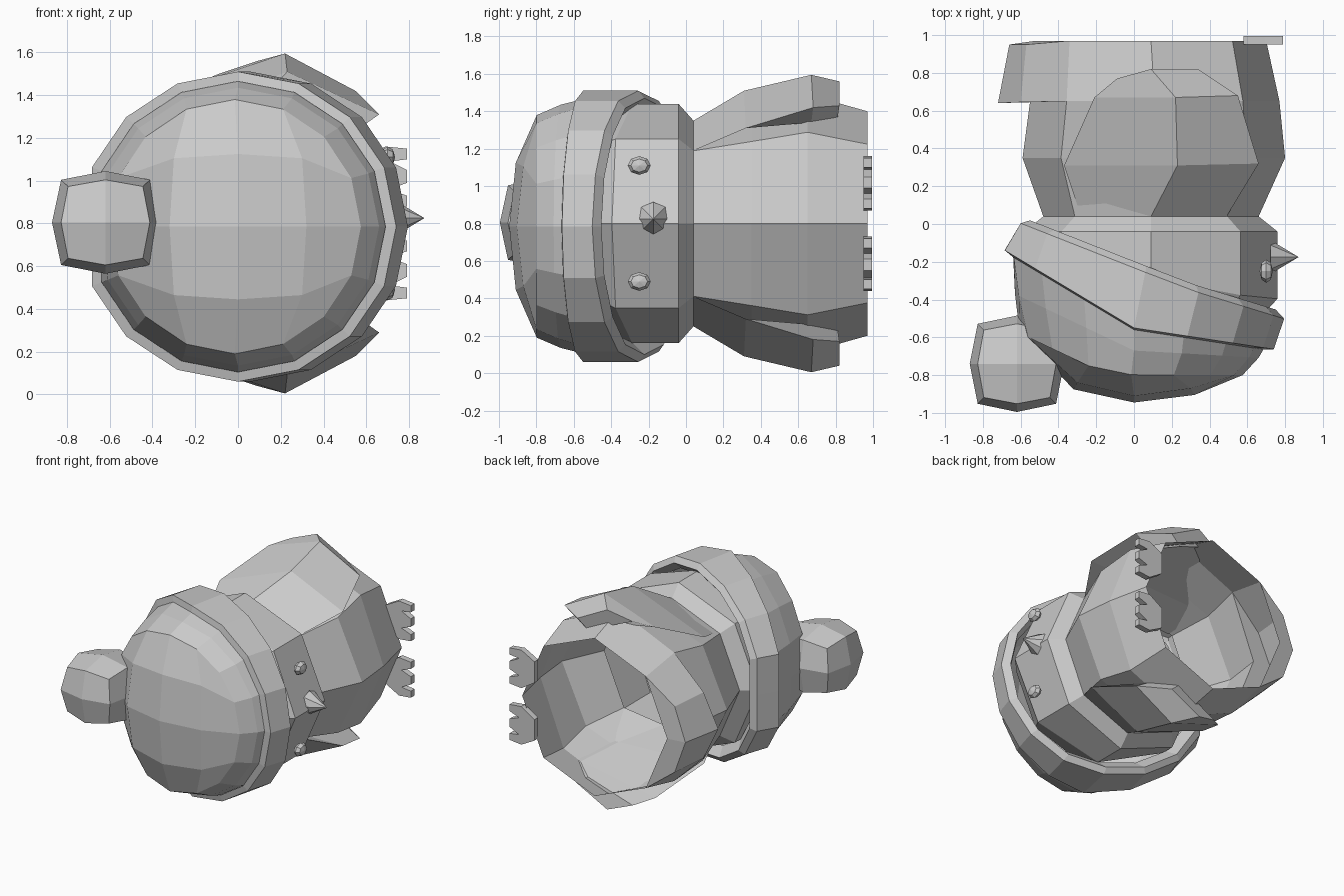
import bpy, bmesh
from math import cos, sin, pi
from mathutils import Matrix, Vector

if "Cube" in bpy.data.objects:
    bpy.data.objects.remove(bpy.data.objects["Cube"])

CZ = 0.8  # height of the symmetry plane


def make(name, bm):
    bmesh.ops.recalc_face_normals(bm, faces=bm.faces)
    me = bpy.data.meshes.new(name)
    bm.to_mesh(me)
    bm.free()
    ob = bpy.data.objects.new(name, me)
    bpy.context.collection.objects.link(ob)
    return ob


def loft(name, rings, closed=True, start=False, end=False, skip=()):
    """Skin consecutive rings; skip lists (row, column) faces to leave out."""
    bm = bmesh.new()
    vs = [[bm.verts.new(p) for p in r] for r in rings]
    n = len(rings[0])
    for k, (a, b) in enumerate(zip(vs, vs[1:])):
        for i in range(n if closed else n - 1):
            j = (i + 1) % n
            if (k, i) not in skip:
                bm.faces.new((a[i], a[j], b[j], b[i]))
    if start:
        bm.faces.new(vs[0])
    if end:
        bm.faces.new(vs[-1])
    return make(name, bm)


def ring(n, cx, rx, rz, y, cz=CZ, xmin=-9):
    """Ring around the y axis; y may be a function of x."""
    out = []
    for i in range(n):
        t = 2 * pi * i / n
        x = max(xmin, cx + rx * cos(t))
        out.append((x, y(x) if callable(y) else y, cz + rz * sin(t)))
    return out


def bent(*pts):
    """Piecewise linear y(x), extended past both ends."""
    def f(x):
        k = 0
        while k < len(pts) - 2 and x > pts[k + 1][0]:
            k += 1
        (x0, y0), (x1, y1) = pts[k], pts[k + 1]
        return y0 + (y1 - y0) * (x - x0) / (x1 - x0)
    return f


def mirrored(p):
    return (p[0], p[1], 2 * CZ - p[2])


# Body: hollow octagonal shell, open at the bottom end and into the tail
body = [ring(8, 0.09, 0.57, 0.55, 0.04), ring(8, 0.105, 0.695, 0.62, 0.35),
        ring(8, 0.11, 0.66, 0.69, 0.65), ring(8, 0.09, 0.61, 0.60, 0.97)]
loft("body", body, skip=((2, 3), (2, 4)))

# Tail: back wall of the body pulled outwards
base = body[2][3:6] + body[3][5:2:-1]
tip = [(-0.60, 0.645, 1.05), (-0.72, 0.64, CZ), (-0.60, 0.645, 0.55),
       (-0.57, 0.95, 0.55), (-0.66, 0.95, CZ), (-0.57, 0.95, 1.05)]
tail = bmesh.new()
b = [tail.verts.new(p) for p in base]
t = [tail.verts.new(p) for p in tip]
for i in range(6):
    j = (i + 1) % 6
    tail.faces.new((b[i], b[j], t[j], t[i]))
tail.faces.new((t[0], t[1], t[4], t[5]))
tail.faces.new((t[1], t[2], t[3], t[4]))
make("tail", tail)

# Head: octagonal drum running up under the hat
loft("head", [ring(8, 0.09, 0.57, 0.55, 0.04), ring(8, 0.09, 0.67, 0.64, -0.04),
              ring(8, 0.09, 0.67, 0.64, bent((-0.6, -0.08), (0.3, -0.35), (0.8, -0.40))),
              ring(8, 0.06, 0.56, 0.54, bent((-0.6, -0.25), (0.1, -0.52), (0.8, -0.55)))],
     end=True)

# Hat band: tilted, bent rim, turned in to meet the head
low = bent((-0.65, -0.16), (0.0, -0.55), (0.72, -0.66))
up = bent((-0.59, 0.0), (0.30, -0.35), (0.79, -0.50))
HZ = 0.785
loft("hat_band", [ring(16, 0.07, 0.64, 0.62, lambda x: up(x) - 0.03, HZ, -0.50),
                  ring(16, 0.065, 0.685, 0.685, lambda x: up(x) + 0.035, HZ, -0.55),
                  ring(16, 0.06, 0.735, 0.725, up, HZ, -0.60),
                  ring(16, 0.0, 0.74, 0.725, low, HZ, -0.685),
                  ring(16, 0.0, 0.69, 0.68, lambda x: low(x) - 0.01, HZ, -0.64)])

# Hat dome sides
crown = bent((-0.56, -0.60), (-0.2, -0.77), (0.0, -0.80), (0.57, -0.80))
top_ring = ring(16, -0.015, 0.59, 0.595, crown, HZ)
loft("hat_dome", [ring(16, 0.0, 0.69, 0.68, low, HZ, -0.64),
                  ring(16, 0.0, 0.66, 0.65, bent((-0.61, -0.38), (0.0, -0.67), (0.7, -0.71)), HZ, -0.63),
                  top_ring])

# Hat crown: 5 x 5 grid whose border is the top ring of the dome
bm = bmesh.new()
grid = {}
i, j = 2, 0
for p in top_ring:
    grid[i, j] = bm.verts.new(p)
    if i == 2 and j < 2:
        j += 1
    elif j == 2 and i > -2:
        i -= 1
    elif i == -2 and j > -2:
        j -= 1
    else:
        i += 1
        if i > 2:
            i, j = 2, j + 1
for i in (-1, 0, 1):
    for j in (-1, 0, 1):
        y = -0.945 + 0.035 * abs(j) + (0.04 if i > 0 else 0.07) * abs(i)
        grid[i, j] = bm.verts.new((i * (0.32 - 0.02 * abs(j)), y, HZ + j * (0.34 - 0.02 * abs(i))))
for i in range(-2, 2):
    for j in range(-2, 2):
        bm.faces.new((grid[i, j], grid[i + 1, j], grid[i + 1, j + 1], grid[i, j + 1]))
make("hat_crown", bm)

# Bobble: cube subdivided once and rounded
bm = bmesh.new()
bmesh.ops.create_cube(bm, size=2)
bmesh.ops.subdivide_edges(bm, edges=bm.edges[:], cuts=1, use_grid_fill=True)
for v in bm.verts:
    k = {1: 1.0, 2: 0.83, 3: 0.70}[round(v.co.length_squared)]
    v.co = Vector((-0.62, -0.74, 0.805)) + Vector((v.co.x * 0.25, v.co.y * 0.255, v.co.z * 0.24)) * k
make("hat_bobble", bm)

# Flippers on both sides
flip = [[(-0.28, 0.04, 1.19), (0.09, 0.04, 1.35), (0.49, 0.04, 1.19), (0.15, 0.06, 1.22)],
        [(-0.37, 0.31, 1.28), (0.23, 0.31, 1.51), (0.66, 0.32, 1.31), (0.35, 0.31, 1.31)],
        [(-0.21, 0.67, 1.45), (0.22, 0.67, 1.595), (0.55, 0.68, 1.42), (0.42, 0.67, 1.34)],
        [(-0.09, 0.77, 1.50), (0.09, 0.82, 1.56), (0.34, 0.82, 1.43), (0.26, 0.81, 1.36)]]
loft("flipper_upper", flip, start=True, end=True)
loft("flipper_lower", [[mirrored(p) for p in r] for r in flip], start=True, end=True)

# Feet: thin plates with three toes
foot = [(0.58, 0.94), (0.58, 1.10), (0.69, 1.16), (0.79, 1.15), (0.79, 1.10), (0.71, 1.09),
        (0.79, 1.05), (0.79, 0.99), (0.71, 0.96), (0.79, 0.93), (0.79, 0.88), (0.69, 0.87)]
for name, flipz in (("foot_upper", False), ("foot_lower", True)):
    rings = [[(x, y, 2 * CZ - z if flipz else z) for x, z in foot] for y in (0.95, 0.995)]
    loft(name, rings, start=True, end=True)

# Eyes
for name, z in (("eye_upper", 1.11), ("eye_lower", 0.49)):
    bm = bmesh.new()
    bmesh.ops.create_uvsphere(bm, u_segments=8, v_segments=4, radius=1)
    for v in bm.verts:
        v.co = (0.70 + v.co.z * 0.035, -0.25 + v.co.x * 0.062, z + v.co.y * 0.05)
    make(name, bm)

# Beak: eight-sided cone pointing along x
bm = bmesh.new()
bmesh.ops.create_cone(bm, cap_ends=True, segments=8, radius1=0.09, radius2=0.0, depth=0.15,
                      matrix=Matrix.Translation((0.797, -0.175, 0.825)) @ Matrix.Rotation(pi / 2, 4, 'Y'))
make("beak", bm)
